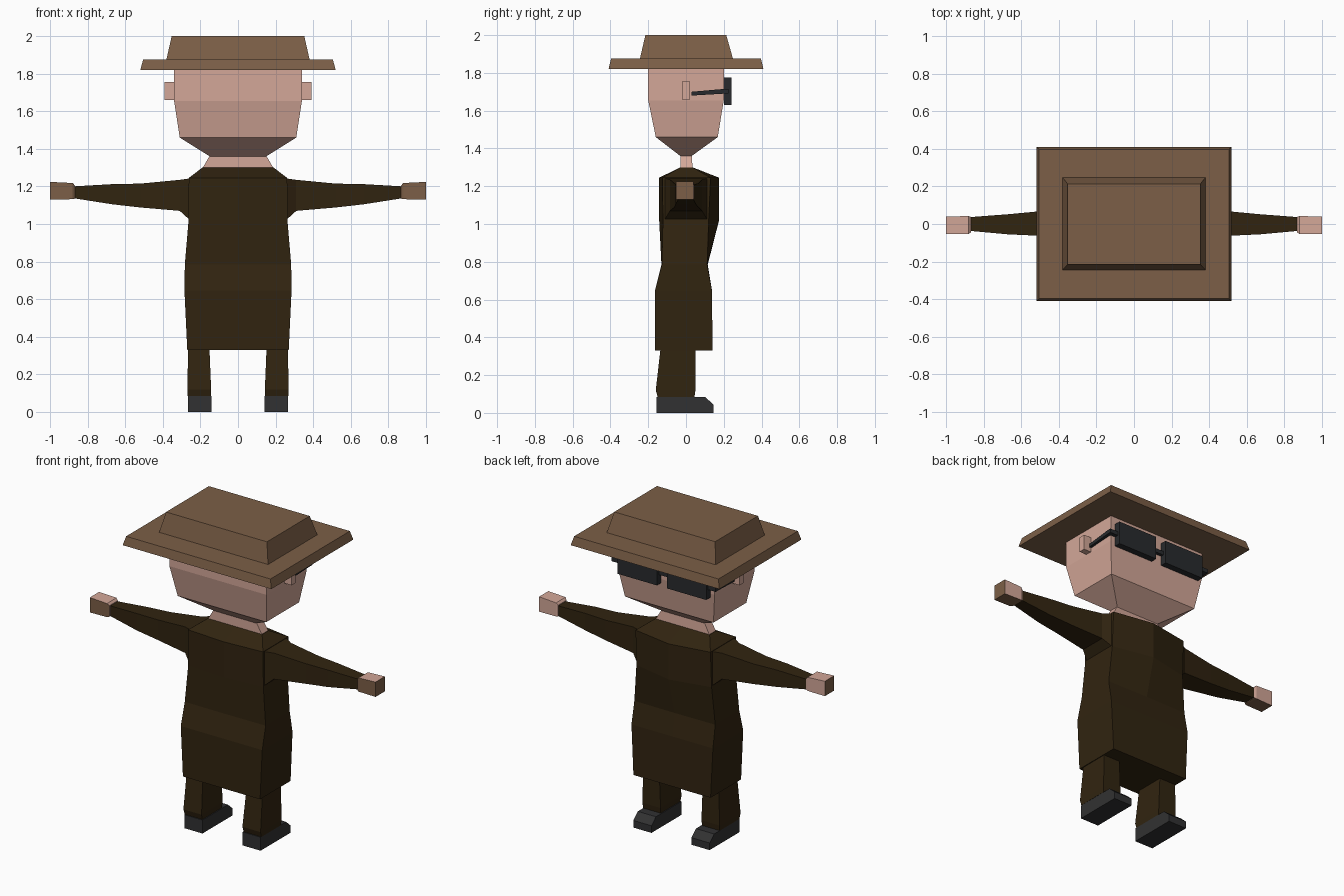
import bpy, bmesh

if "Cube" in bpy.data.objects:
    bpy.data.objects.remove(bpy.data.objects["Cube"])


def material(name, rgb):
    lin = [(c / 255 / 12.92) if c < 11 else ((c / 255 + 0.055) / 1.055) ** 2.4 for c in rgb]
    m = bpy.data.materials.new(name)
    m.diffuse_color = (*lin, 1)
    m.use_nodes = True
    m.node_tree.nodes["Principled BSDF"].inputs["Base Color"].default_value = m.diffuse_color
    return m


BROWN = material("hat brown", (124, 95, 71))
SKIN = material("skin", (211, 167, 152))
COAT = material("dark coat", (49, 36, 16))
SHOE = material("shoe grey", (49, 49, 50))
LENS = material("glasses black", (40, 42, 45))


def loft(name, rings, mats, mirror=False):
    """Skin a list of equal-length point rings and cap both ends."""
    bm = bmesh.new()
    loops = [[bm.verts.new(p) for p in r] for r in rings]
    n = len(loops[0])
    for a, b in zip(loops, loops[1:]):
        for i in range(n):
            j = (i + 1) % n
            bm.faces.new((a[i], a[j], b[j], b[i]))
    bm.faces.new(loops[0])
    bm.faces.new(loops[-1])
    bmesh.ops.recalc_face_normals(bm, faces=bm.faces)
    me = bpy.data.meshes.new(name)
    bm.to_mesh(me)
    bm.free()
    for m in mats:
        me.materials.append(m)
    ob = bpy.data.objects.new(name, me)
    bpy.context.collection.objects.link(ob)
    if mirror:
        ob.modifiers.new("Mirror", 'MIRROR')
    return ob


def rect_z(x0, x1, y0, y1, z):
    return [(x0, y0, z), (x1, y0, z), (x1, y1, z), (x0, y1, z)]


def rect_x(x, y0, y1, z0, z1):
    return [(x, y0, z0), (x, y1, z0), (x, y1, z1), (x, y0, z1)]


def tower(name, levels, mat):
    """Centred stack of rectangles: (z, half width, back y, front y)."""
    return loft(name, [rect_z(-w, w, a, b, z) for z, w, a, b in levels], [mat])


def box(name, x0, x1, y0, y1, z0, z1, mat):
    return loft(name, [rect_z(x0, x1, y0, y1, z) for z in (z0, z1)], [mat], True)


# Hat: brim and crown
tower("hat_brim", [(1.82, .52, -.41, .41), (1.875, .505, -.397, .397)], BROWN)
tower("hat_crown", [(1.87, .382, -.245, .25), (2.0, .353, -.215, .213)], BROWN)

# Head, neck and ears
tower("head", [(1.36, .15, -.03, .03), (1.46, .31, -.16, .168),
               (1.655, .34, -.2, .2), (1.825, .34, -.2, .2)], SKIN)
tower("neck", [(1.295, .19, -.03, .035), (1.365, .15, -.03, .03)], SKIN)
box("ear", .335, .39, -.02, .02, 1.66, 1.755, SKIN)

# Dark glasses: lenses, bridge and side arms
box("lens", .035, .31, .2, .24, 1.63, 1.775, LENS)
tower("glasses_bridge", [(1.69, .04, .2, .22), (1.715, .04, .2, .22)], LENS)
box("glasses_hinge", .3, .365, .195, .225, 1.69, 1.715, LENS)
loft("glasses_arm", [[(x, .03, z) for x, z in ((.345, 1.68), (.36, 1.68), (.36, 1.70), (.345, 1.70))],
                     [(x, .2, z) for x, z in ((.345, 1.69), (.365, 1.69), (.365, 1.715), (.345, 1.715))]],
     [LENS], True)

# Coat: six-sided sections with a centre ridge (z, half width, side back/front, middle back/front)
sections = [(.33, .27, -.165, .14, -.165, .14), (.645, .285, -.165, .138, -.165, .138),
            (.785, .283, -.128, .112, -.13, .115), (1.02, .263, -.122, .12, -.142, .175),
            (1.245, .262, -.125, .13, -.142, .175), (1.30, .19, -.03, .035, -.03, .035)]
loft("coat", [[(-w, a, z), (0, am, z), (w, a, z), (w, b, z), (0, bm, z), (-w, b, z)]
              for z, w, a, b, am, bm in sections], [COAT])

# Sleeves
loft("sleeve", [rect_x(.255, -.115, .115, 1.02, 1.243), rect_x(.31, -.085, .085, 1.07, 1.235),
                rect_x(.52, -.062, .066, 1.088, 1.215), rect_x(.67, -.055, .052, 1.105, 1.212),
                rect_x(.88, -.036, .036, 1.138, 1.2)], [COAT], True)

# Hands: skin with brown on the back, underside and end
hand = loft("hand", [rect_x(.868, -.045, .038, 1.135, 1.205), rect_x(.88, -.053, .042, 1.132, 1.218),
                     rect_x(1.0, -.053, .04, 1.13, 1.224)], [SKIN, BROWN], True)
for f in hand.data.polygons:
    if f.normal.y < -.7 or f.normal.z < -.7 or f.normal.x > .7:
        f.material_index = 1

# Trouser legs and shoes
loft("trouser_leg", [rect_z(.145, .268, -.15, .045, .085), rect_z(.143, .27, -.16, .05, .12),
                     rect_z(.152, .265, -.135, .05, .34)], [COAT], True)
side = [(-.155, 0), (.145, 0), (.145, .045), (.1, .085), (-.155, .085)]
loft("shoe", [[(x, y, z) for y, z in side] for x in (.14, .267)], [SHOE], True)
